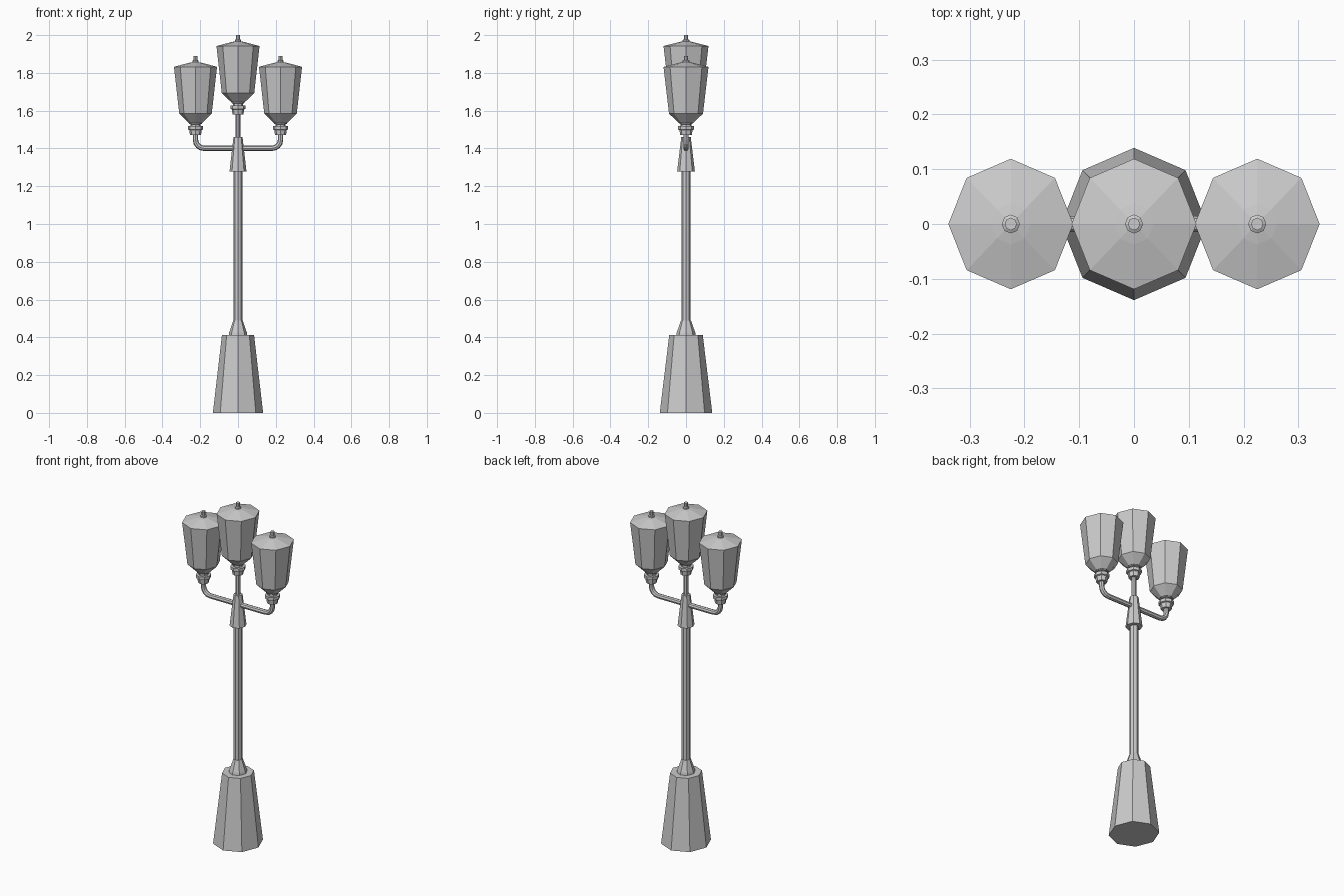
import bpy, bmesh
from math import cos, sin, pi

if "Cube" in bpy.data.objects:
    bpy.data.objects.remove(bpy.data.objects["Cube"])

SIDES = 8
Y_STRETCH = 1.045   # octagons are slightly deeper than wide


def link(name, bm):
    bmesh.ops.recalc_face_normals(bm, faces=bm.faces)
    me = bpy.data.meshes.new(name)
    bm.to_mesh(me)
    bm.free()
    ob = bpy.data.objects.new(name, me)
    bpy.context.collection.objects.link(ob)
    return ob


def skin(name, rings):
    """Bridge a row of equal rings and cap both ends."""
    bm = bmesh.new()
    loops = [[bm.verts.new(p) for p in ring] for ring in rings]
    for a, b in zip(loops, loops[1:]):
        for i in range(SIDES):
            j = (i + 1) % SIDES
            bm.faces.new((a[i], a[j], b[j], b[i]))
    bm.faces.new(loops[0])
    bm.faces.new(loops[-1])
    return link(name, bm)


def turned(name, profile, x=0.0, z=0.0):
    """Octagonal turned part from (radius, height) pairs."""
    angles = [2 * pi * i / SIDES for i in range(SIDES)]
    return skin(name, [[(x + r * cos(a), r * Y_STRETCH * sin(a), z + h)
                        for a in angles] for r, h in profile])


def lantern(prefix, x, z):
    # heights are measured from the bottom of the cup
    turned(prefix + "_cup", [(.029, 0), (.033, .027), (.041, .03), (.041, .048),
                             (.027, .048), (.027, .058), (.034, .06), (.034, .075)], x, z)
    turned(prefix + "_lantern", [(.036, .065), (.086, .114), (.114, .362),
                                 (.036, .383), (.016, .387)], x, z)
    turned(prefix + "_finial", [(.0165, .38), (.0165, .395), (.011, .398), (.011, .42)], x, z)


# base and post
turned("base", [(.133, 0), (.085, .412)])
turned("base_collar", [(.05, .405), (.047, .425), (.025, .49)])
turned("post", [(.023, .42), (.023, 1.33)])
turned("top_collar", [(.045, 1.278), (.024, 1.46)])
turned("centre_stem", [(.013, 1.44), (.013, 1.6)])
lantern("centre", 0, 1.58)

# curved side arms with their lanterns
ARM_X, ARM_Z, BEND, R = .225, 1.401, .045, .0145
for side, s in (("left", -1), ("right", 1)):
    path = [(0, ARM_Z, 0)]
    for k in range(5):
        t = k / 4 * pi / 2
        path.append((ARM_X - BEND + BEND * sin(t), ARM_Z + BEND - BEND * cos(t), t))
    path.append((ARM_X, 1.49, pi / 2))
    rings = []
    for px, pz, t in path:
        rings.append([(s * (px - sin(t) * R * cos(a)), R * sin(a), pz + cos(t) * R * cos(a))
                      for a in (2 * pi * i / SIDES for i in range(SIDES))])
    skin(side + "_arm", rings)
    lantern(side, s * ARM_X, 1.47)
